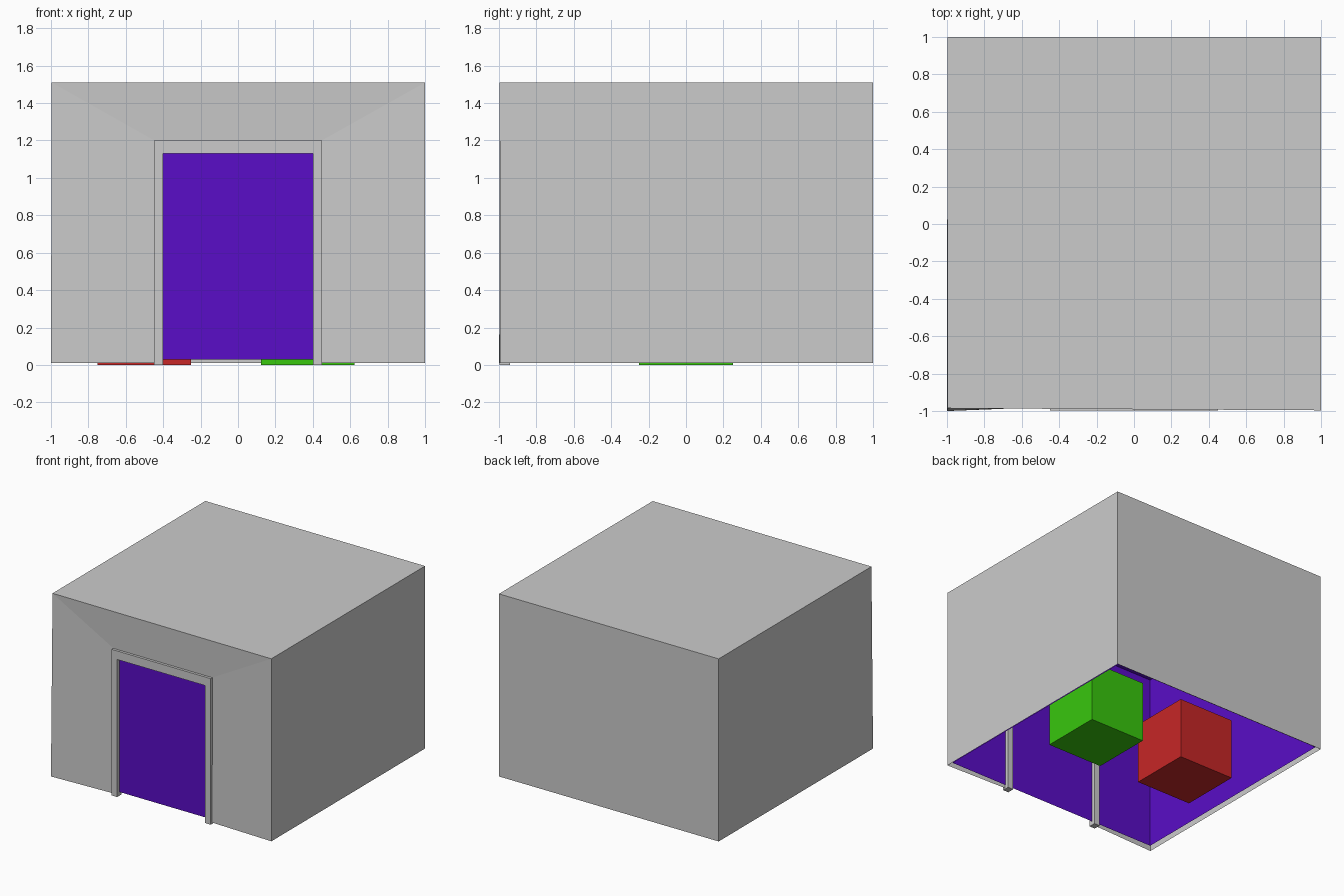
import bpy

if "Cube" in bpy.data.objects:
    bpy.data.objects.remove(bpy.data.objects["Cube"])


def material(name, color):
    m = bpy.data.materials.new(name)
    m.diffuse_color = color
    m.use_nodes = True
    m.node_tree.nodes["Principled BSDF"].inputs["Base Color"].default_value = m.diffuse_color
    return m


def mesh_object(name, verts, faces, mat=None):
    me = bpy.data.meshes.new(name)
    me.from_pydata(verts, [], faces)
    me.update()
    ob = bpy.data.objects.new(name, me)
    bpy.context.collection.objects.link(ob)
    if mat:
        me.materials.append(mat)
    return ob


def box(name, x, y, z, mat=None, open_bottom=False):
    verts = [(a, b, c) for c in z for a, b in
             ((x[0], y[0]), (x[1], y[0]), (x[1], y[1]), (x[0], y[1]))]
    faces = [(4, 5, 6, 7)] + [(i, (i + 1) % 4, (i + 1) % 4 + 4, i + 4) for i in range(4)]
    if not open_bottom:
        faces.append((3, 2, 1, 0))
    return mesh_object(name, verts, faces, mat)


purple = material("purple", (0.10, 0.004, 0.57, 1))
red = material("red", (0.57, 0.02, 0.02, 1))
green = material("green", (0.04, 0.57, 0.004, 1))

# Outer shell: thin walls and roof, open below, doorway in a slightly uneven front
B, T = 0.01, 1.51
shell_verts = [
    (-1, -1, B), (1, -0.995, B), (1, 1, B), (-0.997, 1, B),
    (-0.996, -0.985, T), (1, -0.996, T), (1, 1, T), (-0.997, 1, T),
    (-0.43, -0.977, B), (0.43, -0.977, B), (0.43, -0.975, 1.19), (-0.43, -0.975, 1.19),
]
shell_faces = [
    (4, 5, 6, 7), (1, 2, 6, 5), (2, 3, 7, 6), (3, 0, 4, 7),
    (0, 8, 11, 4), (9, 1, 5, 10), (11, 10, 5, 4),
]
mesh_object("outer_walls", shell_verts, shell_faces)

# Inner lining: closed walls and ceiling, open below
box("inner_lining", (-0.97, 0.97), (-0.967, 0.97), (0.03, 1.47), purple, open_bottom=True)

# Door frame: one arch profile pushed through the wall
arch = [(-0.45, 0), (-0.40, 0), (-0.40, 1.13), (0.40, 1.13),
        (0.40, 0), (0.45, 0), (0.45, 1.2), (-0.45, 1.2)]
n = len(arch)
frame_verts = [(x, y, z) for y in (-0.997, -0.94) for x, z in arch]
front = [(0, 1, 2, 7), (7, 2, 3, 6), (3, 4, 5, 6)]
frame_faces = front + [tuple(i + n for i in reversed(f)) for f in front]
frame_faces += [((i + 1) % n, i, i + n, (i + 1) % n + n) for i in range(n)]
mesh_object("door_frame", frame_verts, frame_faces)

# Two cubes standing in the room
for name, cx, mat in (("red_cube", -0.5, red), ("green_cube", 0.373, green)):
    box(name, (cx - 0.25, cx + 0.25), (-0.25, 0.25), (0, 0.5), mat)
